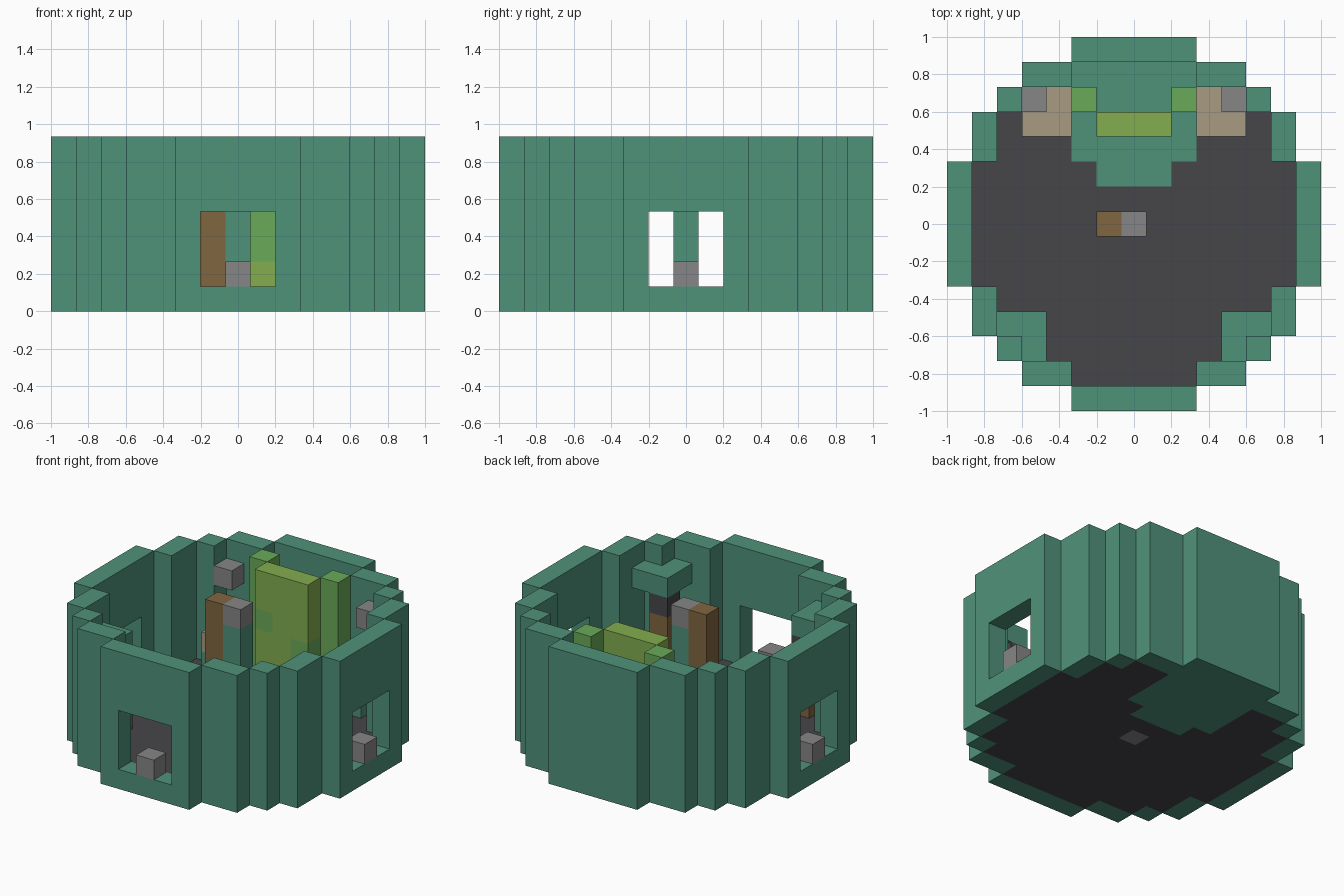
import bpy
import bmesh
from mathutils import Vector

cube = bpy.data.objects.get("Cube")
if cube:
    bpy.data.objects.remove(cube, do_unlink=True)

N = 15              # blocks along each side
H = 7               # blocks in height
S = 2 / N           # block size


def material(name, r, g, b):
    m = bpy.data.materials.new(name)
    m.use_nodes = True
    m.diffuse_color = (r, g, b, 1)
    m.node_tree.nodes["Principled BSDF"].inputs["Base Color"].default_value = (r, g, b, 1)
    return m


GREEN = material("teal green", .078, .288, .195)
DARK = material("charcoal", .061, .061, .068)
BROWN = material("wood brown", .216, .133, .051)
GRAY = material("stone gray", .24, .24, .24)
TAN = material("pale tan", .392, .328, .223)
YELLOW = material("yellow green", .227, .418, .076)
LIME = material("lime green", .144, .402, .098)


def block(i0, i1, j0, j1, k0, k1):
    """Cells in an inclusive range of columns, rows and layers."""
    return {(i, j, k) for i in range(i0, i1 + 1)
            for j in range(j0, j1 + 1) for k in range(k0, k1 + 1)}


def mirror(cells):
    return {(N - 1 - i, j, k) for i, j, k in cells}


def part(name, cells, mat):
    """Outer skin of a set of blocks, with flat areas merged."""
    bm = bmesh.new()
    for c in cells:
        for axis in range(3):
            for side in (0, 1):
                near = list(c)
                near[axis] += 2 * side - 1
                if tuple(near) in cells:
                    continue
                u, v = (axis + 1) % 3, (axis + 2) % 3
                corners = []
                for a, b in ((0, 0), (1, 0), (1, 1), (0, 1)):
                    p = Vector(c)
                    p[axis] += side
                    p[u] += a
                    p[v] += b
                    corners.append(bm.verts.new((p.x * S - 1, p.y * S - 1, p.z * S)))
                bm.faces.new(corners if side else corners[::-1])
    bmesh.ops.remove_doubles(bm, verts=bm.verts, dist=S / 100)
    bmesh.ops.dissolve_limit(bm, angle_limit=.01, verts=bm.verts, edges=bm.edges)
    me = bpy.data.meshes.new(name)
    bm.to_mesh(me)
    bm.free()
    me.materials.append(mat)
    ob = bpy.data.objects.new(name, me)
    bpy.context.collection.objects.link(ob)
    return ob


# Round plan: inset of each row from the outer square
insets = [5, 3, 2, 1, 1, 0, 0, 0]
insets += insets[-2::-1]
plan = {(i, j) for j, n in enumerate(insets) for i in range(n, N - n)}
ring = {(i, j) for i, j in plan
        if not {(i + 1, j), (i - 1, j), (i, j + 1), (i, j - 1)} <= plan}

# Ring wall with three window openings
wall = {(i, j, k) for i, j in ring for k in range(H)}
side_window = block(0, 0, 6, 8, 1, 3)
wall -= side_window | mirror(side_window) | block(6, 8, 0, 0, 1, 3)
part("ring_wall", wall, GREEN)

# Stone block in the middle of each opening
for name, i, j in (("front", 7, 0), ("right", 0, 7), ("left", N - 1, 7)):
    part(name + "_window_block", block(i, i, j, j, 1, 1), GRAY)

# Floor with a green patch at the back and a stone under the pillar
floor = {(i, j, 0) for i, j in plan - ring}
patch = block(5, 9, 10, 13, 0, 0) | block(6, 8, 9, 9, 0, 0)
stone = block(7, 7, 7, 7, 0, 0)
part("floor", floor - patch - stone, DARK)
part("floor_patch", patch, GREEN)
part("floor_stone", stone, GRAY)

# Centre pillar
part("pillar_wood", block(6, 6, 7, 7, 1, 6), BROWN)
part("pillar_shaft", block(7, 7, 7, 7, 1, 5), GREEN)
part("pillar_cap", block(7, 7, 7, 7, 6, 6), GRAY)

# Tall panel at the back with lime accents and side posts
accents = block(8, 8, 11, 11, 2, 3) | block(6, 6, 11, 11, 4, 4)
part("back_panel", block(6, 8, 11, 11, 1, 6) - accents, YELLOW)
part("back_panel_accents", accents, LIME)
post = block(5, 5, 12, 12, 1, 6)

# Corner furniture, built on the right and mirrored to the left
bench = block(3, 4, 11, 12, 1, 1)
seat = block(3, 4, 11, 12, 2, 2) - block(3, 3, 12, 12, 2, 2)
lamp = block(3, 3, 12, 12, 5, 5)
trunk = block(3, 3, 3, 3, 1, 3)
collar = block(3, 3, 3, 3, 4, 4)
shelf = block(2, 3, 3, 3, 5, 5) | block(3, 3, 2, 2, 5, 5)
for name, cells, mat in (("panel_post", post, LIME), ("bench_base", bench, GREEN),
                         ("bench_seat", seat, TAN), ("corner_lamp", lamp, GRAY),
                         ("shelf_trunk", trunk, BROWN), ("shelf_collar", collar, DARK),
                         ("corner_shelf", shelf, GREEN)):
    part("right_" + name, cells, mat)
    part("left_" + name, mirror(cells), mat)
